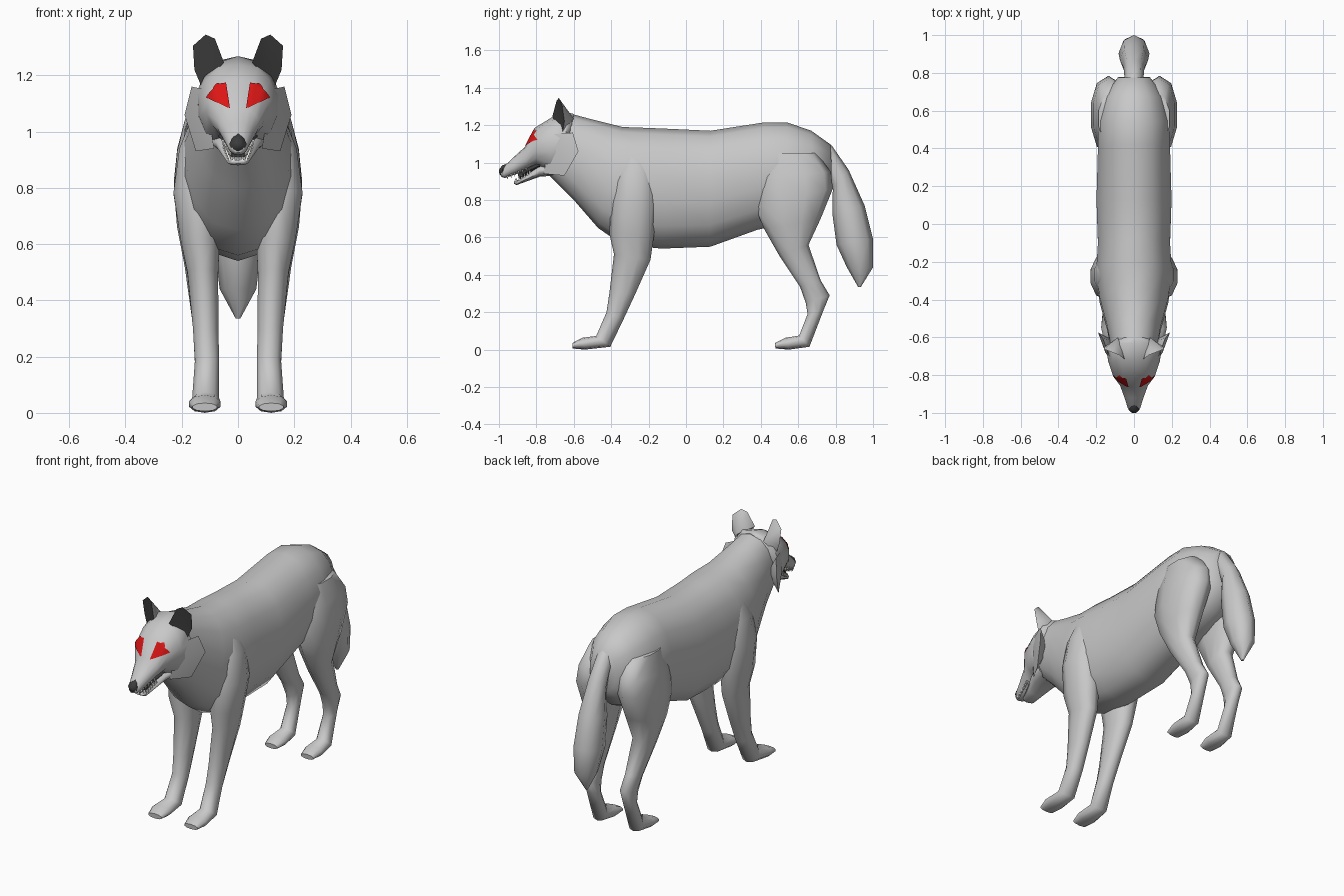
import bpy, bmesh, math
from mathutils import Vector
from mathutils.bvhtree import BVHTree


def material(name, rgb):
    m = bpy.data.materials.new(name)
    m.diffuse_color = (*rgb, 1)
    return m


FUR = material("grey fur", (0.58, 0.58, 0.58))
DARK = material("dark grey", (0.045, 0.045, 0.045))
RED = material("red", (0.72, 0.008, 0.008))
WHITE = material("tooth white", (0.85, 0.85, 0.82))


def build(name, verts, faces, mats=(FUR,), angle=50, rule=None):
    me = bpy.data.meshes.new(name)
    me.from_pydata(verts, [], faces)
    bm = bmesh.new()
    bm.from_mesh(me)
    bmesh.ops.recalc_face_normals(bm, faces=bm.faces)
    bm.to_mesh(me)
    bm.free()
    for m in mats:
        me.materials.append(m)
    for i, p in enumerate(me.polygons):
        p.use_smooth = True
        if rule:
            p.material_index = rule(i)
    me.set_sharp_from_angle(angle=math.radians(angle))
    ob = bpy.data.objects.new(name, me)
    bpy.context.collection.objects.link(ob)
    return ob


def loft(name, sections, n=12, power=0.85, side=1, mat=FUR, angle=60):
    """Each section: (y, z) of one edge, (y, z) of the other, centre x, half width."""
    verts, faces = [], []
    for y1, z1, y2, z2, cx, hw in sections:
        for i in range(n):
            a = 2 * math.pi * i / n
            t = 0.5 + 0.5 * math.cos(a)
            s = math.sin(a)
            x = cx + hw * math.copysign(abs(s) ** power, s)
            verts.append((side * x, y2 + (y1 - y2) * t, z2 + (z1 - z2) * t))
    for r in range(len(sections) - 1):
        for i in range(n):
            j = (i + 1) % n
            faces.append((r * n + i, r * n + j, (r + 1) * n + j, (r + 1) * n + i))
    last = (len(sections) - 1) * n
    faces += [tuple(range(n)), tuple(range(last, last + n))]
    return build(name, verts, faces, (mat,), angle)


# Torso and neck
loft("body", [
    (-0.62, 1.262, -0.74, 0.94, 0, 0.12),
    (-0.50, 1.23, -0.60, 0.80, 0, 0.145),
    (-0.34, 1.19, -0.47, 0.65, 0, 0.185),
    (-0.20, 1.185, -0.34, 0.56, 0, 0.205),
    (-0.08, 1.18, -0.13, 0.54, 0, 0.195),
    (0.13, 1.17, 0.13, 0.55, 0, 0.203),
    (0.42, 1.215, 0.38, 0.64, 0, 0.195),
    (0.54, 1.215, 0.55, 0.68, 0, 0.195),
    (0.67, 1.17, 0.69, 0.74, 0, 0.16),
    (0.775, 1.095, 0.78, 0.85, 0, 0.085)], n=14)

# Tail
loft("tail", [
    (0.70, 1.14, 0.70, 1.00, 0, 0.05),
    (0.78, 1.09, 0.76, 0.96, 0, 0.05),
    (0.87, 0.96, 0.785, 0.86, 0, 0.055),
    (0.955, 0.77, 0.782, 0.73, 0, 0.075),
    (1.00, 0.59, 0.805, 0.56, 0, 0.082),
    (1.00, 0.44, 0.86, 0.44, 0, 0.065),
    (0.935, 0.335, 0.92, 0.335, 0, 0.008)], n=8, power=1.1)

# Skull and upper jaw
head = loft("head", [
    (-0.60, 1.26, -0.64, 0.94, 0, 0.11),
    (-0.63, 1.268, -0.67, 0.93, 0, 0.15),
    (-0.72, 1.24, -0.73, 0.935, 0, 0.14),
    (-0.81, 1.185, -0.80, 0.985, 0, 0.113),
    (-0.86, 1.085, -0.85, 0.965, 0, 0.075),
    (-0.92, 1.03, -0.915, 0.935, 0, 0.052),
    (-0.975, 0.977, -0.97, 0.917, 0, 0.034),
    (-0.99, 0.96, -0.988, 0.925, 0, 0.02)], n=14)

# Lower jaw, mouth lining and nose
loft("lower_jaw", [
    (-0.70, 1.00, -0.69, 0.93, 0, 0.10),
    (-0.79, 0.985, -0.78, 0.925, 0, 0.08),
    (-0.85, 0.937, -0.85, 0.90, 0, 0.055),
    (-0.905, 0.903, -0.905, 0.88, 0, 0.038),
    (-0.92, 0.897, -0.92, 0.886, 0, 0.02)], n=10, power=0.7)
loft("mouth_lining", [
    (-0.78, 1.01, -0.78, 0.96, 0, 0.07),
    (-0.85, 0.975, -0.85, 0.93, 0, 0.045),
    (-0.90, 0.94, -0.89, 0.90, 0, 0.028)], n=8, mat=DARK)
loft("nose", [
    (-0.955, 0.995, -0.965, 0.935, 0, 0.016),
    (-0.982, 0.985, -0.982, 0.925, 0, 0.031),
    (-1.00, 0.962, -0.998, 0.938, 0, 0.013)], n=8, power=1.0, mat=DARK)


# Teeth: small pyramids along both jaws
def teeth(name, rows, direction):
    verts, faces = [], []
    for x, y, z in rows:
        k, r = len(verts), 0.006
        verts += [(x - r, y - r, z), (x + r, y - r, z), (x + r, y + r, z),
                  (x - r, y + r, z), (x, y, z + direction * 0.024)]
        faces += [(k, k + 1, k + 2, k + 3)] + [(k + i, k + (i + 1) % 4, k + 4) for i in range(4)]
    build(name, verts, faces, (WHITE,), 20)


lower, upper = [], []
for s in (-1, 1):
    for i in range(6):
        t = i / 5
        lower.append((s * (0.030 + 0.018 * t), -0.905 + 0.07 * t, 0.895 + 0.045 * t))
        upper.append((s * (0.028 + 0.025 * t), -0.955 + 0.10 * t, 0.932 + 0.04 * t))
lower += [(x, -0.912, 0.894) for x in (-0.015, 0, 0.015)]
teeth("lower_teeth", lower, 1)
teeth("upper_teeth", upper, -1)

# Eye plates laid onto the face
tree = BVHTree.FromPolygons([v.co for v in head.data.vertices],
                            [tuple(p.vertices) for p in head.data.polygons])
EYE = [(0.028, 1.08), (0.11, 1.12), (0.075, 1.168), (0.042, 1.172)]


def eye(name, side, n=8):
    a, b, c, d = (Vector(p) for p in EYE)
    verts = []
    for i in range(n + 1):
        for j in range(n + 1):
            u, v = i / n, j / n
            p = a.lerp(b, u).lerp(d.lerp(c, u), v)
            hit, normal, _, _ = tree.ray_cast(Vector((side * p.x, -2, p.y)), Vector((0, 1, 0)))
            if normal.y > 0:
                normal = -normal
            verts.append(hit + normal * 0.005)
    w = n + 1
    faces = [(i * w + j, i * w + j + 1, (i + 1) * w + j + 1, (i + 1) * w + j)
             for i in range(n) for j in range(n)]
    ob = build(name, verts, faces, (RED,))
    if sum(p.normal.y for p in ob.data.polygons) > 0:
        ob.data.flip_normals()


# Paired parts
FRONT_LEG = [
    (-0.34, 1.04, -0.20, 1.04, 0.12, 0.05),
    (-0.38, 0.94, -0.16, 0.94, 0.13, 0.082),
    (-0.40, 0.79, -0.155, 0.77, 0.145, 0.088),
    (-0.41, 0.62, -0.17, 0.62, 0.135, 0.073),
    (-0.385, 0.51, -0.19, 0.48, 0.125, 0.057),
    (-0.41, 0.30, -0.27, 0.30, 0.115, 0.047),
    (-0.425, 0.20, -0.335, 0.16, 0.11, 0.045),
    (-0.48, 0.073, -0.405, 0.015, 0.115, 0.05),
    (-0.555, 0.063, -0.54, 0.0, 0.118, 0.058),
    (-0.608, 0.035, -0.606, 0.006, 0.118, 0.045)]
HIND_LEG = [
    (0.42, 1.05, 0.70, 1.05, 0.11, 0.08),
    (0.38, 0.92, 0.775, 0.95, 0.125, 0.095),
    (0.37, 0.76, 0.785, 0.86, 0.135, 0.097),
    (0.42, 0.64, 0.72, 0.70, 0.14, 0.08),
    (0.50, 0.50, 0.655, 0.56, 0.135, 0.057),
    (0.61, 0.335, 0.72, 0.37, 0.125, 0.042),
    (0.64, 0.25, 0.768, 0.29, 0.12, 0.037),
    (0.65, 0.19, 0.735, 0.21, 0.118, 0.036),
    (0.605, 0.075, 0.66, 0.015, 0.118, 0.045),
    (0.53, 0.063, 0.55, 0.0, 0.118, 0.054),
    (0.475, 0.035, 0.478, 0.006, 0.118, 0.042)]
EAR_RIM = [(0.05, -0.715, 1.245), (0.082, -0.692, 1.33), (0.115, -0.68, 1.345),
           (0.16, -0.662, 1.305), (0.155, -0.65, 1.22), (0.13, -0.66, 1.16)]
EAR_CENTRES = [(0.10, -0.675, 1.235), (0.085, -0.60, 1.235)]
RUFF_RIM = [(0.12, -0.73, 1.15), (0.165, -0.605, 1.16), (0.19, -0.575, 1.06),
            (0.15, -0.65, 0.93), (0.085, -0.76, 0.94)]
RUFF_CENTRES = [(0.152, -0.68, 1.05), (0.10, -0.62, 1.05)]


def double_fan(name, rim, centres, side, mats):
    """A rim closed by a fan on the front and a fan on the back."""
    n = len(rim)
    verts = [(side * x, y, z) for x, y, z in rim + centres]
    faces = [(i, (i + 1) % n, n + k) for k in (0, 1) for i in range(n)]
    build(name, verts, faces, mats, 50, lambda i: i // n if len(mats) > 1 else 0)


for label, s in (("left", 1), ("right", -1)):
    loft(label + "_front_leg", FRONT_LEG, n=10, side=s)
    loft(label + "_hind_leg", HIND_LEG, n=10, side=s)
    double_fan(label + "_ear", EAR_RIM, EAR_CENTRES, s, (DARK, FUR))
    double_fan(label + "_cheek_ruff", RUFF_RIM, RUFF_CENTRES, s, (FUR,))
    eye(label + "_eye", s)
